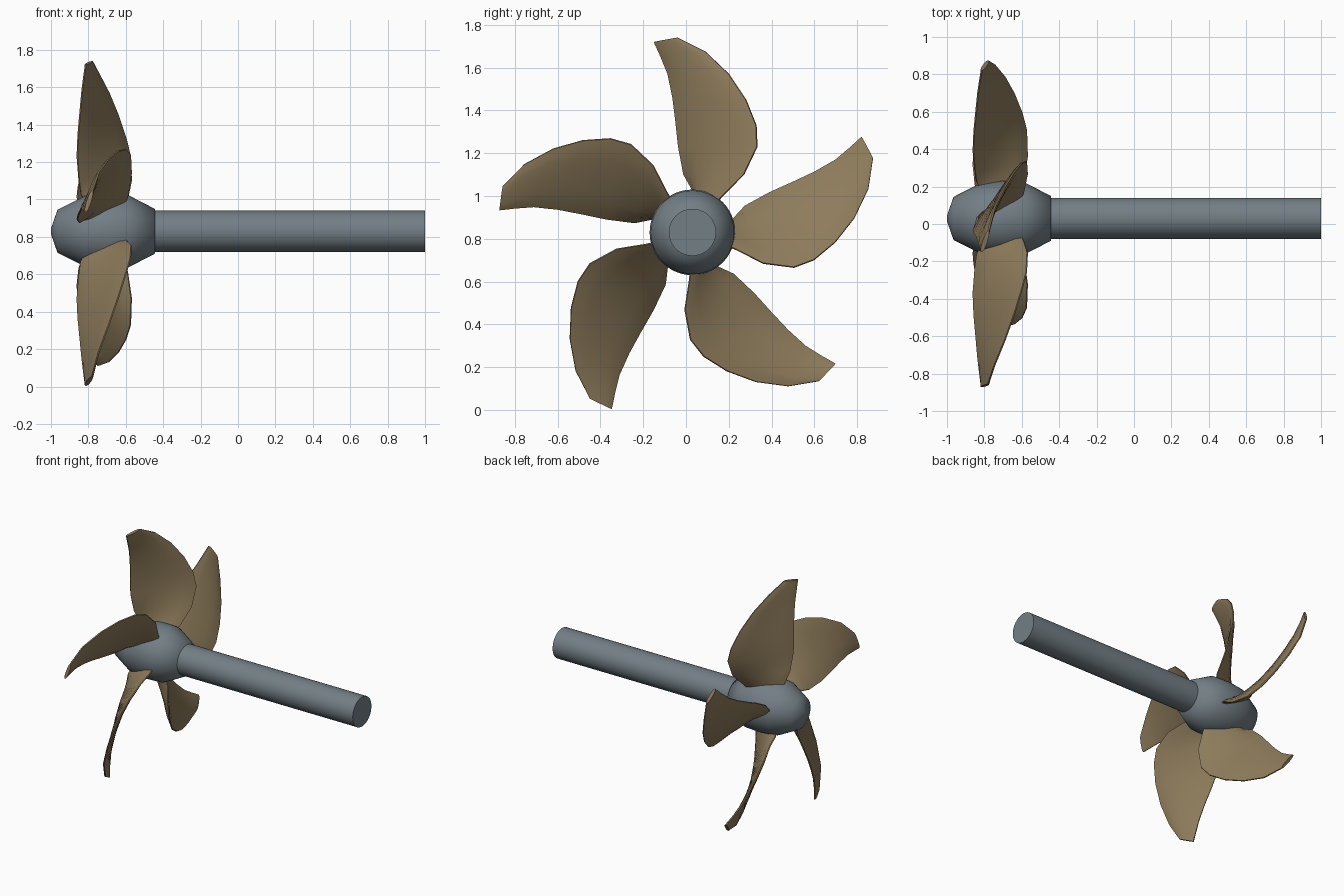
import bpy, bmesh, math
from mathutils import Vector, Matrix

if "Cube" in bpy.data.objects:
    bpy.data.objects.remove(bpy.data.objects["Cube"])

CY, CZ = 0.03, 0.83          # axis of rotation, parallel to x


def material(name, rgb):
    m = bpy.data.materials.new(name)
    m.diffuse_color = (*rgb, 1)
    m.use_nodes = True
    m.node_tree.nodes["Principled BSDF"].inputs["Base Color"].default_value = m.diffuse_color
    return m


steel = material("blue grey steel", (0.17, 0.21, 0.235))
bronze = material("dull bronze", (0.27, 0.20, 0.105))


def finish(bm, name, mat, angle):
    bmesh.ops.recalc_face_normals(bm, faces=bm.faces)
    me = bpy.data.meshes.new(name)
    bm.to_mesh(me)
    bm.free()
    ob = bpy.data.objects.new(name, me)
    bpy.context.collection.objects.link(ob)
    me.materials.append(mat)
    bpy.ops.object.select_all(action='DESELECT')
    ob.select_set(True)
    bpy.context.view_layer.objects.active = ob
    bpy.ops.object.shade_smooth_by_angle(angle=math.radians(angle))
    return ob


def lathe(name, profile, mat, angle, n=48):
    """Revolve (x, radius) points around the shaft axis."""
    bm = bmesh.new()
    rings = [[bm.verts.new((x, CY + r * math.cos(2 * math.pi * i / n),
                            CZ + r * math.sin(2 * math.pi * i / n)))
              for i in range(n)] for x, r in profile]
    for a, b in zip(rings, rings[1:]):
        for i in range(n):
            j = (i + 1) % n
            bm.faces.new((a[i], a[j], b[j], b[i]))
    bm.faces.new(rings[0])
    bm.faces.new(rings[-1])
    return finish(bm, name, mat, angle)


# Hub and shaft
lathe("hub", [(-1.0, 0.015), (-0.965, 0.115), (-0.82, 0.188), (-0.71, 0.2),
              (-0.59, 0.195), (-0.445, 0.12)], steel, 65)
lathe("shaft", [(-0.5, 0.11), (1.0, 0.11)], steel, 40)

# Blade stations from root to tip: (x, y, z) of the hollow and bulging edges
hollow = [(-.80, .01, .12), (-.84, 0, .20), (-.85, -.04, .27), (-.86, -.065, .40),
          (-.855, -.078, .52), (-.845, -.092, .63), (-.835, -.115, .74),
          (-.825, -.148, .82), (-.815, -.18, .89)]
bulge = [(-.62, .08, .10), (-.59, .14, .17), (-.57, .24, .27), (-.575, .302, .40),
         (-.60, .298, .50), (-.64, .25, .62), (-.69, .17, .74),
         (-.745, .06, .845), (-.78, -.07, .91)]
CHORD = 8                    # steps across the blade


def blade(name, turn):
    bm = bmesh.new()
    sections = []
    for k, (h, b) in enumerate(zip(hollow, bulge)):
        h, b = Vector(h), Vector(b)
        normal = (b - h).cross(Vector((0, 0, 1))).normalized()
        thick = 0.018 - 0.0012 * k
        face, back = [], []
        for i in range(CHORD + 1):
            t = i / CHORD
            p = h.lerp(b, t)
            half = thick * math.sqrt(max(0, 4 * t * (1 - t))) + 0.004
            face.append(p + normal * half)
            back.append(p - normal * half)
        sections.append([bm.verts.new(p) for p in face + back[::-1]])
    n = len(sections[0])
    for a, b in zip(sections, sections[1:]):
        for i in range(n):
            j = (i + 1) % n
            bm.faces.new((a[i], a[j], b[j], b[i]))
    for s in (sections[0], sections[-1]):
        bm.faces.new(s)
    bm.transform(Matrix.Translation((0, CY, CZ)) @ Matrix.Rotation(turn, 4, 'X'))
    return finish(bm, name, bronze, 50)


# Five equal blades around the hub
for k in range(5):
    blade(f"blade_{k + 1}", -k * math.tau / 5)
